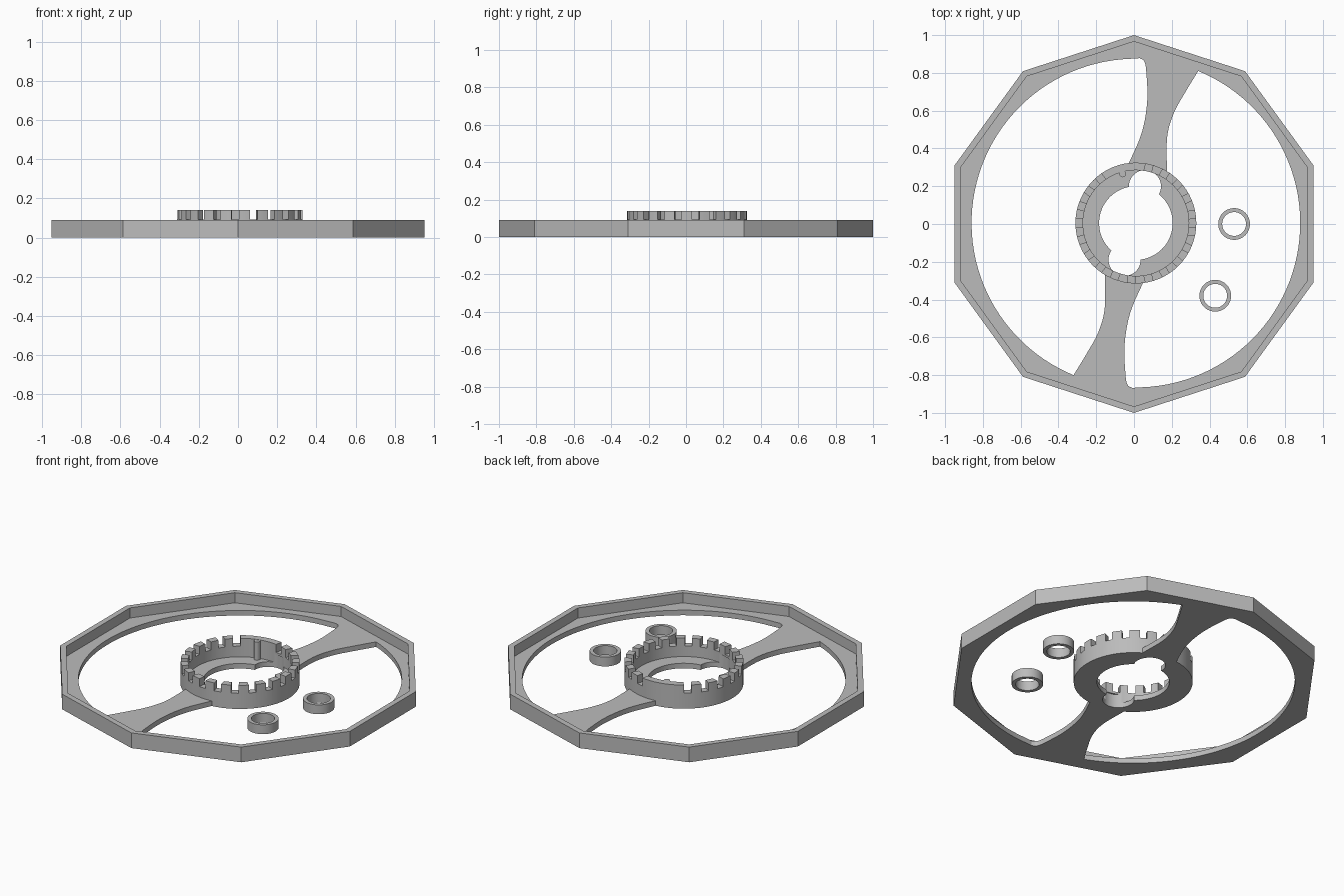
import bpy, bmesh, math
from math import cos, sin, pi, radians
from mathutils import Vector, Matrix

if "Cube" in bpy.data.objects:
    bpy.data.objects.remove(bpy.data.objects["Cube"])

grey = bpy.data.materials.new("matte grey")
grey.use_nodes = True
colour = (0.5, 0.5, 0.5, 1)
grey.diffuse_color = colour
grey.node_tree.nodes["Principled BSDF"].inputs["Base Color"].default_value = colour

CENTRE = Vector((0.01, 0.005))
HUB_R, HUB_IN, OPEN_R = 0.32, 0.28, 0.87
FLOOR, RIM_H, HUB_H = 0.03, 0.09, 0.14


def prism(name, points, z0, z1):
    """Extrude a flat outline between two heights."""
    bm = bmesh.new()
    face = bm.faces.new([bm.verts.new((p[0], p[1], z0)) for p in points])
    out = bmesh.ops.extrude_face_region(bm, geom=[face])
    top = [v for v in out["geom"] if isinstance(v, bmesh.types.BMVert)]
    bmesh.ops.translate(bm, verts=top, vec=(0, 0, z1 - z0))
    bmesh.ops.recalc_face_normals(bm, faces=bm.faces)
    mesh = bpy.data.meshes.new(name)
    bm.to_mesh(mesh)
    bm.free()
    mesh.materials.append(grey)
    ob = bpy.data.objects.new(name, mesh)
    bpy.context.collection.objects.link(ob)
    return ob


def arc(r, a0, a1, n, c=CENTRE):
    return [c + r * Vector((cos(a), sin(a)))
            for a in (radians(a0 + (a1 - a0) * i / n) for i in range(n + 1))]


def circle(r, c=CENTRE, n=64):
    return arc(r, 0, 360, n, c)[:-1]


def smooth_path(pts, steps=5):
    """Smooth curve through the points."""
    p = [Vector(q) + CENTRE for q in pts]
    p = [2 * p[0] - p[1]] + p + [2 * p[-1] - p[-2]]
    res = []
    for a, b, c, d in zip(p, p[1:], p[2:], p[3:]):
        for i in range(steps):
            t = i / steps
            res.append(b + (c - a) * t / 2 + (a * 2 - b * 5 + c * 4 - d) * t * t / 2
                       + (b * 3 - a - c * 3 + d) * t ** 3 / 2)
    return res + [p[-2]]


def combine(target, tool, op):
    """Apply a boolean and drop the tool."""
    tool.hide_render = True
    mod = target.modifiers.new("cut", 'BOOLEAN')
    mod.operation, mod.object, mod.solver = op, tool, 'EXACT'
    bpy.context.view_layer.objects.active = target
    bpy.ops.object.modifier_apply(modifier=mod.name)
    bpy.data.objects.remove(tool)


def soften(ob):
    bpy.ops.object.select_all(action='DESELECT')
    ob.select_set(True)
    bpy.context.view_layer.objects.active = ob
    bpy.ops.object.shade_smooth_by_angle(angle=radians(25))


def tube(name, c, r_out, r_in, z1):
    ob = prism(name, circle(r_out, c), 0, z1)
    combine(ob, prism("bore", circle(r_in, c), -1, 1), 'DIFFERENCE')
    return ob


def decagon(r):
    return arc(r, 90, 414, 9, Vector((0, 0)))


# Ten-sided tray with a thin raised rim
wheel = prism("wheel_frame", decagon(1), 0, RIM_H)
combine(wheel, prism("recess", decagon(0.966), FLOOR, 1), 'DIFFERENCE')

# Two openings that leave a pair of curved spokes
upper_edge = smooth_path([(-0.045, 0.30), (0.03, 0.475), (0.06, 0.645),
                          (0.055, 0.80), (0.045, 0.855), (0.02, 0.873)])
lower_edge = smooth_path([(-0.33, -0.805), (-0.26, -0.69), (-0.20, -0.58),
                          (-0.165, -0.45), (-0.165, -0.25)])
opening = (upper_edge + arc(OPEN_R, 92, 245, 50) + lower_edge
           + arc(0.30, 235, 100, 30))
for turn in (0, pi):
    spin = Matrix.Rotation(turn, 2)
    outline = [spin @ (p - CENTRE) + CENTRE for p in opening]
    combine(wheel, prism("opening", outline, -1, 1), 'DIFFERENCE')

# Hub wall, with a small peg inside it
combine(wheel, tube("hub_wall", CENTRE, HUB_R, HUB_IN, HUB_H), 'UNION')
combine(wheel, prism("peg", circle(0.018, Vector((-0.06, 0.265)), 12), 0.01, 0.138), 'UNION')

# Centre hole with two round lobes
for c, r in ((CENTRE, 0.195), (Vector((0.058, 0.2)), 0.085),
             (Vector((-0.05, -0.19)), 0.085)):
    combine(wheel, prism("hole", circle(r, c, 48), -1, 0.08), 'DIFFERENCE')

# Slots round the top of the hub, with one stretch left whole
SLOTS = 21
for i in range(SLOTS):
    angle = 77.1 + i * 360 / SLOTS
    if 85 < angle < 116:
        continue
    spin = Matrix.Rotation(radians(angle), 2)
    box = [(0.25, -0.02), (0.36, -0.02), (0.36, 0.02), (0.25, 0.02)]
    combine(wheel, prism("slot", [spin @ Vector(p) + CENTRE for p in box], 0.093, 1),
            'DIFFERENCE')
soften(wheel)

# Two loose collars
for name, c in (("collar_rear", (0.53, 0)), ("collar_front", (0.43, -0.38))):
    soften(tube(name, Vector(c), 0.084, 0.063, 0.055))
